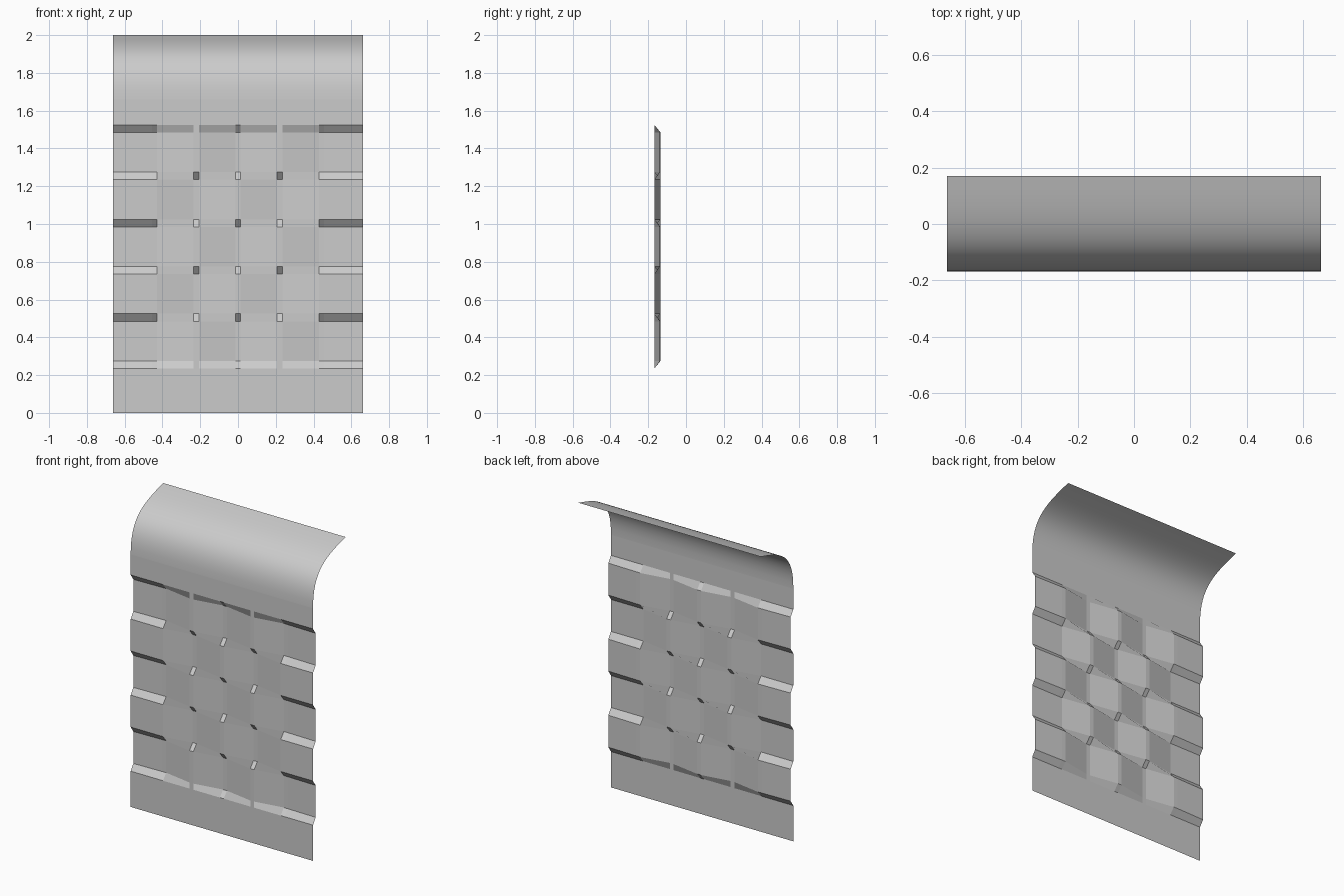
import bpy, bmesh
from mathutils import Vector

if "Cube" in bpy.data.objects:
    bpy.data.objects.remove(bpy.data.objects["Cube"])

HALF_W = 0.663     # half width of the sheet
FRONT = -0.168     # y of the flat sheet
DEPTH = 0.033      # how far the dents go back
EDGE_DEPTH = 0.028
PITCH_X, PITCH_Z = 0.221, 0.25
NX, NZ = 0.014, 0.02   # half width of ridges, half height of ramps

# Columns: outer edges plus a narrow flat ridge on each inner grid line
cols = [(-HALF_W, 0)]
for c in range(1, 6):
    x = (c - 3) * PITCH_X
    cols += [(x - NX, c), (x + NX, c)]
cols.append((HALF_W, 6))

# Rows (z, weave row); row 0 is the flat sheet
rows = [(0.0, 0), (0.255 - NZ, 0)]
for r in range(5, 0, -1):
    z = 1.505 - r * PITCH_Z
    rows += [(z + NZ, r), (z + PITCH_Z - NZ, r)]
rows += [(1.505 + NZ, 0)]


def dent(c, r):
    """Depth of the weave at grid line c in row r."""
    if r == 0:
        return 0
    if c in (0, 6):
        return EDGE_DEPTH if r % 2 else 0
    return DEPTH if (c + r) % 2 == 0 else 0


def bezier(t, p):
    u = 1 - t
    return u**3 * p[0] + 3*u*u*t * p[1] + 3*u*t*t * p[2] + t**3 * p[3]


bm = bmesh.new()
grid = [[bm.verts.new((x, FRONT + dent(c, r), z)) for x, c in cols] for z, r in rows]
flat_rows = len(grid)

# Curled top
ctrl = [Vector(p) for p in ((FRONT, 1.66), (FRONT, 1.90), (-0.04, 1.945), (0.17, 2.0))]
for i in range(17):
    y, z = bezier(i / 16, ctrl)
    grid.append([bm.verts.new((x, y, z)) for x, c in cols])

# Skin the grid
for j in range(len(grid) - 1):
    for i in range(len(cols) - 1):
        f = bm.faces.new((grid[j][i], grid[j][i + 1], grid[j + 1][i + 1], grid[j + 1][i]))
        f.smooth = j >= flat_rows

mesh = bpy.data.meshes.new("woven_panel")
bm.to_mesh(mesh)
bm.free()
panel = bpy.data.objects.new("woven_panel", mesh)
bpy.context.collection.objects.link(panel)
